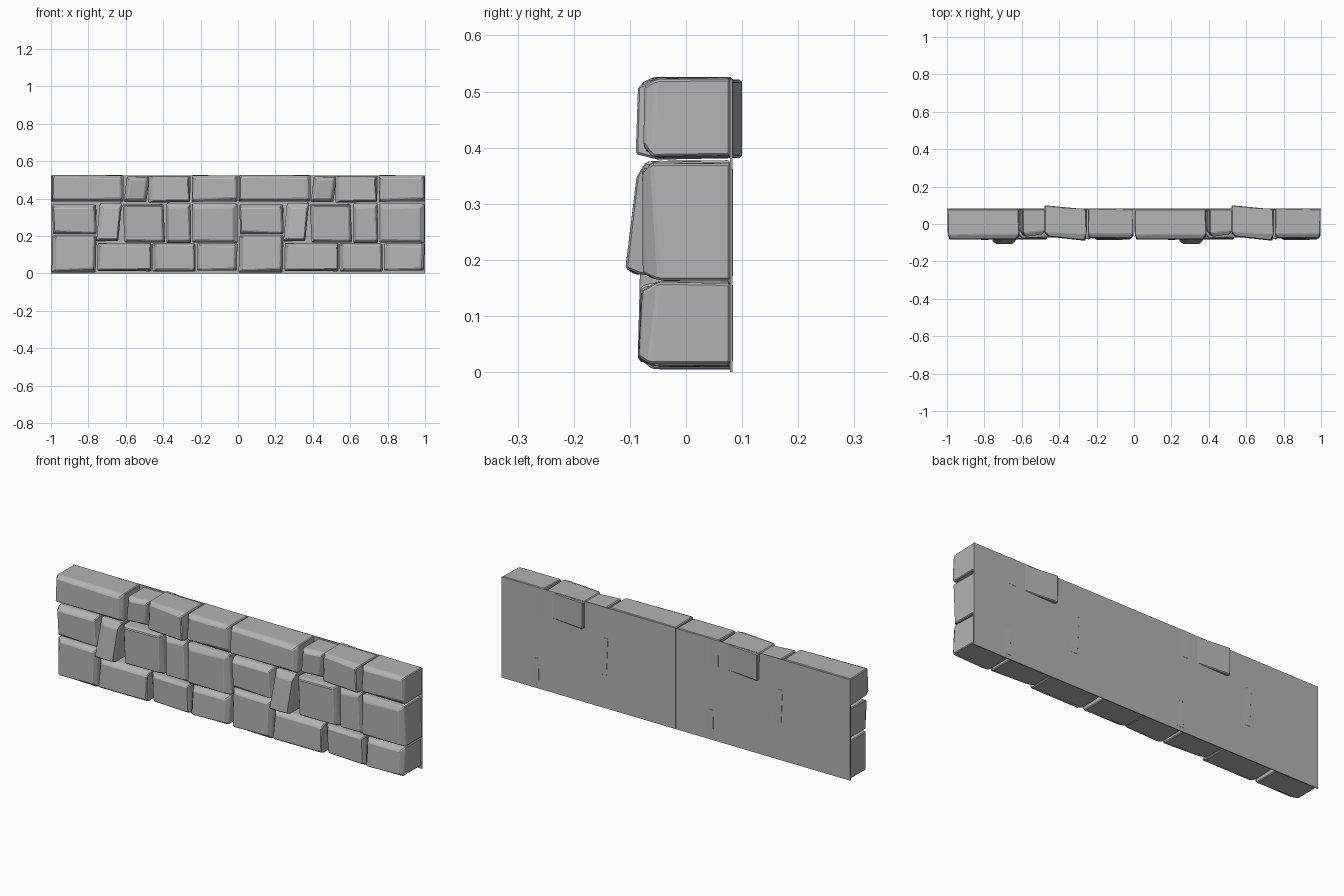
import bpy, bmesh, math, random

if "Cube" in bpy.data.objects:
    bpy.data.objects.remove(bpy.data.objects["Cube"])

random.seed(4)
mat = bpy.data.materials.new("stone grey")
mat.diffuse_color = (0.45, 0.45, 0.45, 1)
mat.use_nodes = True
mat.node_tree.nodes["Principled BSDF"].inputs["Base Color"].default_value = mat.diffuse_color

# Each stone: x0, x1, z0, z1, front y left, front y right,
# forward tip of the bottom edge, sideways lean of the top, rear y at left
TOP = [(0.002, 0.388, 0.382, 0.527, -.080, -.080, -.004, 0, .080),
       (0.395, 0.520, 0.380, 0.520, -.068, -.055, .004, .018, .080),
       (0.520, 0.748, 0.378, 0.524, -.064, -.086, -.004, .002, .100),
       (0.752, 0.999, 0.382, 0.526, -.072, -.074, -.002, 0, .084)]
MIDDLE = [(0.008, 0.245, 0.208, 0.370, -.074, -.076, .002, -.004, .080),
          (0.250, 0.372, 0.170, 0.378, -.088, -.088, -.020, .022, .080),
          (0.386, 0.608, 0.165, 0.372, -.078, -.070, .002, -.010, .084),
          (0.615, 0.750, 0.162, 0.378, -.068, -.068, 0, -.002, .080),
          (0.754, 0.999, 0.163, 0.374, -.078, -.078, .001, 0, .080)]
BOTTOM = [(0.002, 0.244, 0.002, 0.204, -.074, -.082, -.004, .004, .082),
          (0.247, 0.540, 0.010, 0.163, -.078, -.078, -.006, 0, .080),
          (0.542, 0.776, 0.008, 0.162, -.070, -.082, 0, -.004, .080),
          (0.780, 0.998, 0.012, 0.164, -.080, -.078, -.006, 0, .084)]


def box_mesh(name, rings):
    """Skin a stack of four-cornered rings and cap both ends."""
    bm = bmesh.new()
    rows = [[bm.verts.new(p) for p in ring] for ring in rings]
    for a, b in zip(rows, rows[1:]):
        for i in range(4):
            j = (i + 1) % 4
            bm.faces.new((a[i], a[j], b[j], b[i]))
    bm.faces.new(rows[0])
    bm.faces.new(rows[-1][::-1])
    bmesh.ops.recalc_face_normals(bm, faces=bm.faces)
    me = bpy.data.meshes.new(name)
    bm.to_mesh(me)
    bm.free()
    me.materials.append(mat)
    return me


def stone_mesh(name, x0, x1, z0, z1, yl, yr, tip, lean, rear):
    r = random.uniform
    corners = [(0, 0), (1, 0), (1, 1), (0, 1)]
    back, shoulder, front = [], [], []
    cx = [r(.010, .022), r(.010, .022)]      # chamfer widths left / right
    cz = [r(.012, .020), r(.014, .026)]      # chamfer heights bottom / top
    for u, v in corners:
        x = (x0, x1)[u] + lean * (v - 0.5)
        z = (z0, z1)[v]
        x = min(max(x, 0.001), 0.999)
        yf = (yl, yr)[u] + tip * (1 - v)
        sx, sz = 1 - 2 * u, 1 - 2 * v
        back.append((x + sx * r(0, .006), (rear, .079)[u], z + sz * r(0, .006)))
        shoulder.append((x + sx * r(0, .004), yf + r(.014, .032), z + sz * r(0, .004)))
        front.append((x + sx * (cx[u] + r(-.005, .008)), yf,
                      z + sz * (cz[v] + r(-.005, .006))))
    return box_mesh(name, [back, shoulder, front])


def place(name, me, x, bevel):
    ob = bpy.data.objects.new(name, me)
    ob.location.x = x
    bpy.context.collection.objects.link(ob)
    if bevel:
        mod = ob.modifiers.new("worn edges", 'BEVEL')
        mod.width = bevel
        mod.segments = 1
        mod.limit_method = 'ANGLE'
        mod.angle_limit = math.radians(25)


# The wall is one panel of stones used twice, side by side
for row_name, row in (("top", TOP), ("middle", MIDDLE), ("bottom", BOTTOM)):
    for i, s in enumerate(row):
        me = stone_mesh(f"{row_name}_stone_{i + 1}", *s)
        for side, x in (("left", -1), ("right", 0)):
            place(f"{side}_{me.name}", me, x, 0.004)

# Flat backing sheet behind each panel
sheet = box_mesh("backing_sheet", [[(a, y, b) for a, b in
                 ((.001, 0), (.999, 0), (.999, .522), (.001, .522))] for y in (.078, .083)])
for side, x in (("left", -1), ("right", 0)):
    place(f"{side}_backing_sheet", sheet, x, 0)
